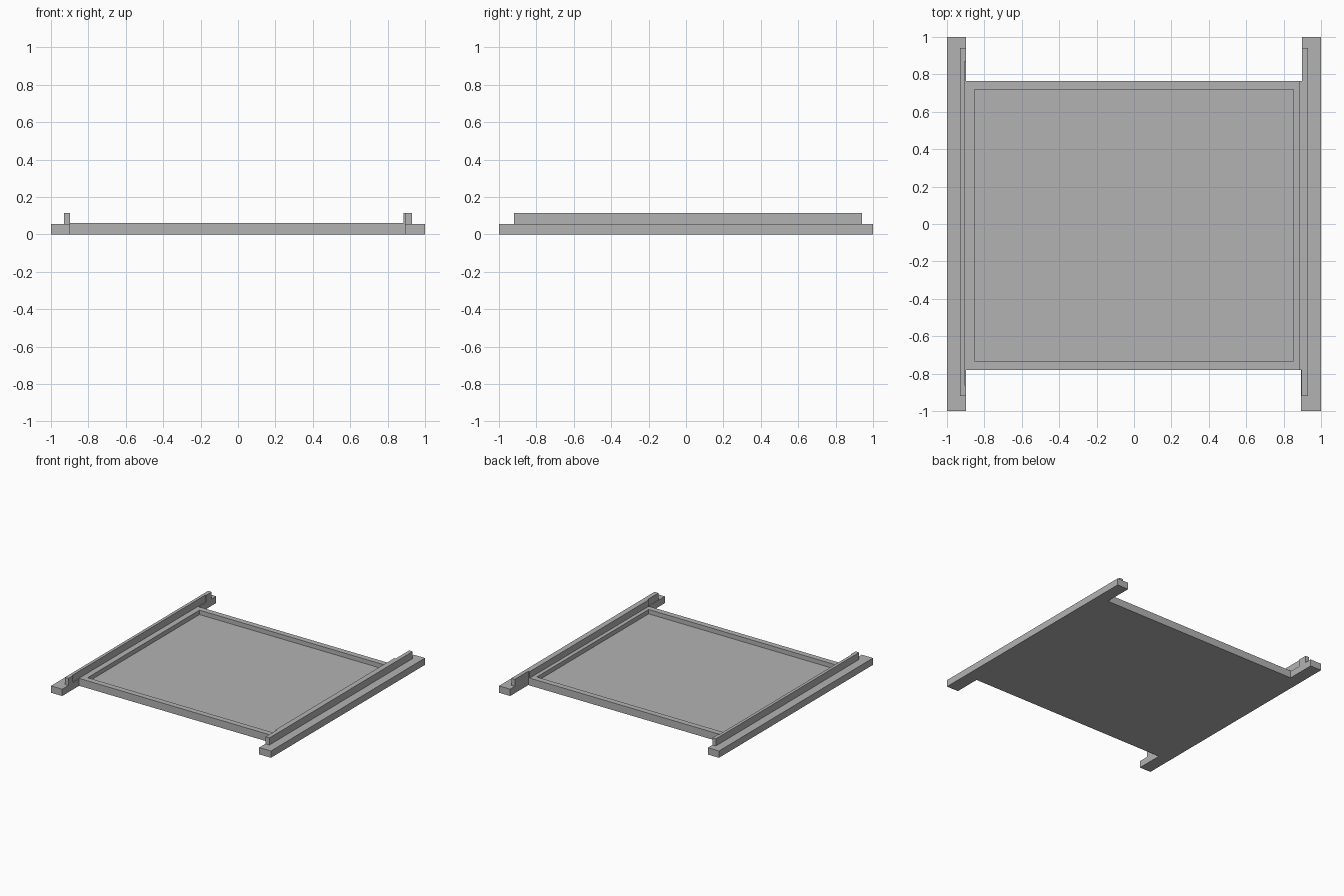
import bpy
import bmesh
from mathutils import Vector

cube = bpy.data.objects.get("Cube")
if cube:
    bpy.data.objects.remove(cube, do_unlink=True)

# One plain grey for every part
GREY = (0.45, 0.45, 0.45, 1)
grey = bpy.data.materials.new("plain grey")
grey.use_nodes = True
grey.diffuse_color = GREY
grey.node_tree.nodes["Principled BSDF"].inputs["Base Color"].default_value = GREY


def finish(name, bm):
    mesh = bpy.data.meshes.new(name)
    bmesh.ops.recalc_face_normals(bm, faces=bm.faces)
    bm.to_mesh(mesh)
    bm.free()
    mesh.materials.append(grey)
    obj = bpy.data.objects.new(name, mesh)
    bpy.context.collection.objects.link(obj)
    return obj


def prism(name, outline, z0, z1):
    """Extrude a plan outline from z0 up to z1."""
    bm = bmesh.new()
    face = bm.faces.new([bm.verts.new((x, y, z0)) for x, y in outline])
    up = bmesh.ops.extrude_face_region(bm, geom=[face], use_keep_orig=True)
    verts = [v for v in up["geom"] if isinstance(v, bmesh.types.BMVert)]
    bmesh.ops.translate(bm, verts=verts, vec=Vector((0, 0, z1 - z0)))
    return finish(name, bm)


def rect(x0, x1, y0, y1):
    return [(x0, y0), (x1, y0), (x1, y1), (x0, y1)]


# Tray panel: slab with a shallow sunken floor cut into its top
panel = prism("tray_panel", rect(-0.9, 0.9, -0.78, 0.765), 0, 0.061)
bm = bmesh.new()
bm.from_mesh(panel.data)
top = max(bm.faces, key=lambda f: f.calc_center_median().z)
bmesh.ops.inset_region(bm, faces=[top], thickness=0.066)
floor = bmesh.ops.extrude_face_region(bm, geom=[top])
bmesh.ops.translate(bm, vec=(0, 0, -0.036),
                    verts=[v for v in floor["geom"] if isinstance(v, bmesh.types.BMVert)])
if top.is_valid:
    bmesh.ops.delete(bm, geom=[top], context="FACES_ONLY")
bmesh.ops.recalc_face_normals(bm, faces=bm.faces)
bm.to_mesh(panel.data)
bm.free()

# Side rails
prism("right_rail", rect(-1, -0.898, -1, 1), 0, 0.056)
prism("left_rail", [(0.893, -1), (1, -1), (1, 1), (0.898, 1), (0.898, 0.765),
                    (0.893, 0.765)], 0, 0.056)

# Raised guide ridges: one shallowly recessed, the other thickened beside the tray
prism("right_ridge", [(-0.93, -0.92), (-0.898, -0.92), (-0.898, -0.86), (-0.905, -0.86),
                      (-0.905, 0.87), (-0.898, 0.87), (-0.898, 0.94), (-0.93, 0.94)],
      0.056, 0.114)
prism("left_ridge", [(0.93, -0.92), (0.93, 0.94), (0.898, 0.94), (0.898, 0.765),
                     (0.885, 0.765), (0.885, -0.78), (0.895, -0.78), (0.895, -0.92)],
      0.056, 0.114)
